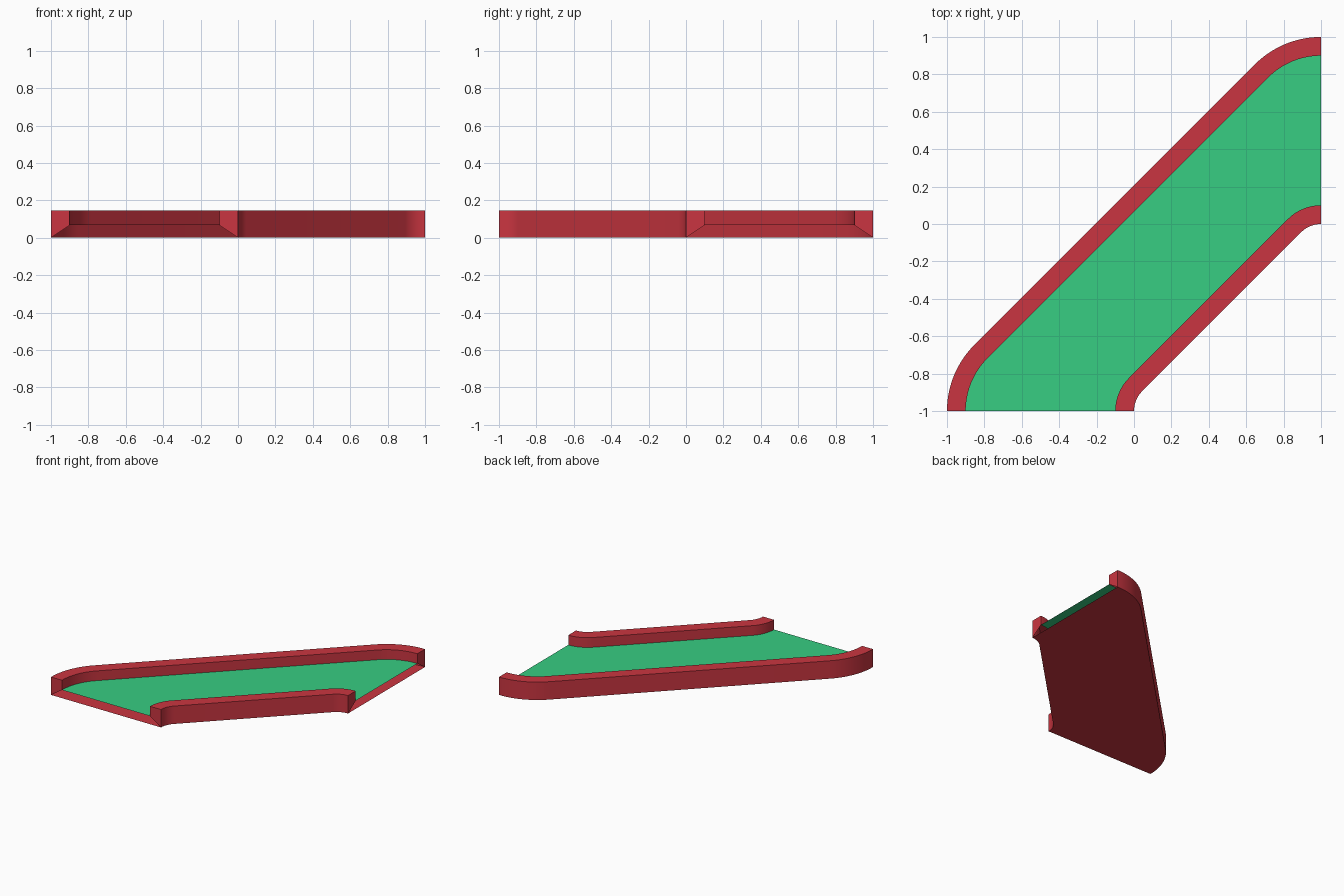
import bpy, bmesh
from math import sin, cos, pi

old = bpy.data.objects.get("Cube")
if old:
    bpy.data.objects.remove(old)

HEIGHT, FLOOR, SEGMENTS = 0.147, 0.067, 16


def material(name, colour):
    m = bpy.data.materials.new(name)
    m.use_nodes = True
    m.diffuse_color = colour
    m.node_tree.nodes["Principled BSDF"].inputs["Base Color"].default_value = colour
    return m


red = material("red", (0.59, 0.036, 0.052, 1))
green = material("green", (0.038, 0.61, 0.225, 1))


def rail(centre_x, radius):
    """Eighth-turn arc, then its mirror image at the far end of the diagonal."""
    angles = [pi / 4 * i / SEGMENTS for i in range(SEGMENTS + 1)]
    start = [(centre_x - radius * cos(a), -1 + radius * sin(a)) for a in angles]
    return start + [(-y, -x) for x, y in reversed(start)]


def sweep(name, profile, mat, closed_pairs, caps=()):
    """Join neighbouring rails into strips; caps close the two ends."""
    bm = bmesh.new()
    rows = [[bm.verts.new((x, y, z)) for x, y in path] for path, z in profile]
    for i, j in closed_pairs:
        a, b = rows[i], rows[j]
        for k in range(len(a) - 1):
            bm.faces.new((a[k], b[k], b[k + 1], a[k + 1]))
    for cap in caps:
        bm.faces.new([rows[i][0] for i in cap])
        bm.faces.new([rows[i][-1] for i in reversed(cap)])
    mesh = bpy.data.meshes.new(name)
    bm.to_mesh(mesh)
    bm.free()
    mesh.materials.append(mat)
    obj = bpy.data.objects.new(name, mesh)
    bpy.context.collection.objects.link(obj)
    bpy.ops.object.select_all(action='DESELECT')
    obj.select_set(True)
    bpy.context.view_layer.objects.active = obj
    bpy.ops.object.shade_smooth_by_angle(angle=pi / 6)
    return obj


# Four parallel rails: both faces of the back wall and of the front wall
back_out, back_in = rail(-0.5, 0.5), rail(-0.5, 0.4)
front_in, front_out = rail(0.15, 0.25), rail(0.15, 0.15)

# Walls and underside, hollow below the floor and open at both ends
sweep("channel_walls",
      [(back_out, 0), (back_out, HEIGHT), (back_in, HEIGHT), (back_in, FLOOR),
       (front_in, FLOOR), (front_in, HEIGHT), (front_out, HEIGHT), (front_out, 0)],
      red,
      [(0, 1), (1, 2), (2, 3), (4, 5), (5, 6), (6, 7), (7, 0)],
      caps=[(0, 3, 2, 1), (4, 7, 6, 5)])

# Raised floor sheet between the walls
sweep("floor", [(back_in, FLOOR), (front_in, FLOOR)], green, [(0, 1)])
